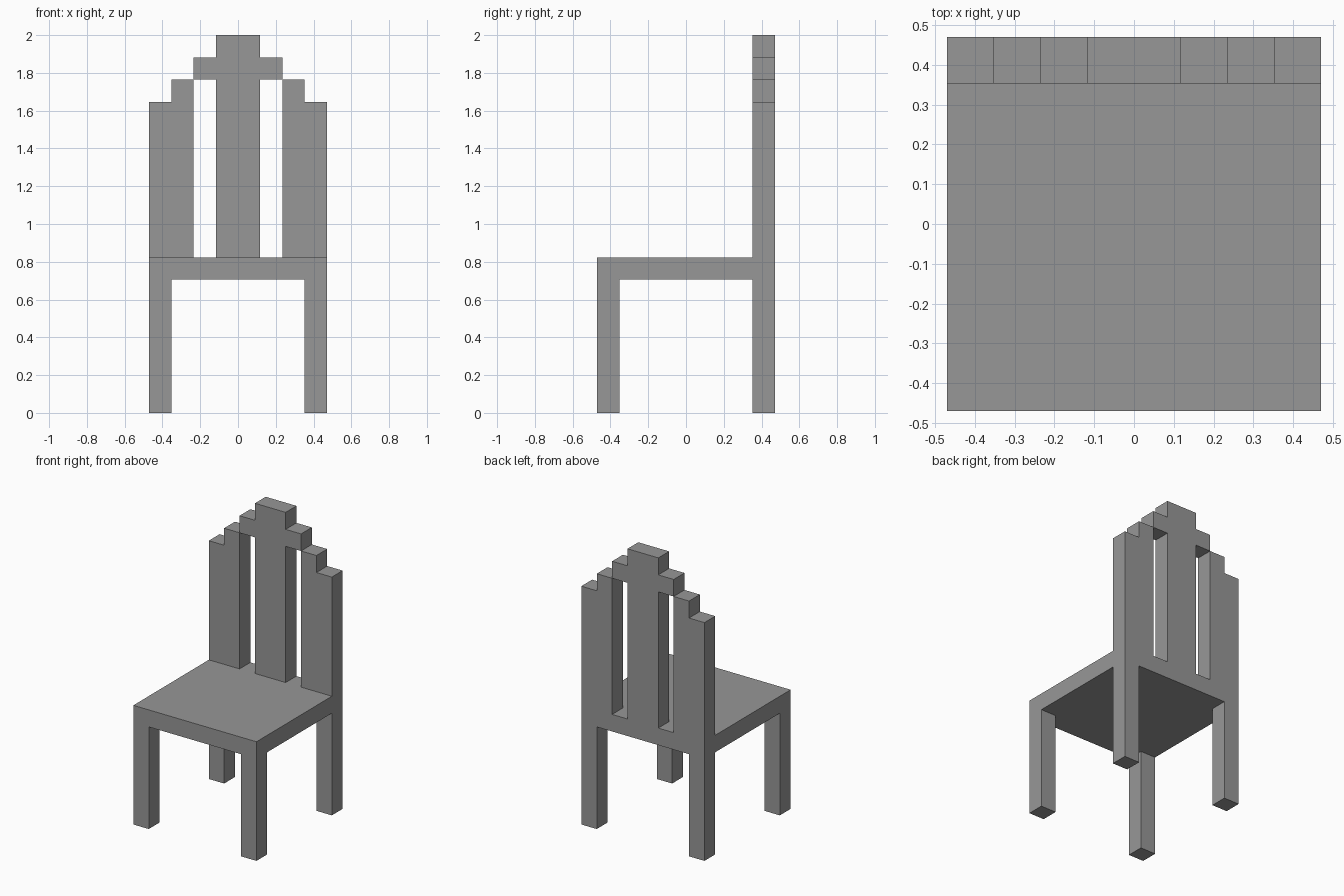
import bpy
import bmesh

if "Cube" in bpy.data.objects:
    bpy.data.objects.remove(bpy.data.objects["Cube"])

U = 2 / 17  # the chair sits on a grid of 17 equal steps in height

grey = bpy.data.materials.new("plain grey")
grey.diffuse_color = (0.31, 0.31, 0.31, 1)
grey.use_nodes = True
grey.node_tree.nodes["Principled BSDF"].inputs["Base Color"].default_value = grey.diffuse_color


def extrude_profile(name, points, y0, y1):
    """Extrude an x/z outline (in grid steps) from y0 to y1."""
    bm = bmesh.new()
    face = bm.faces.new([bm.verts.new((x * U, y0 * U, z * U)) for x, z in points])
    new = bmesh.ops.extrude_face_region(bm, geom=[face])["geom"]
    verts = [v for v in new if isinstance(v, bmesh.types.BMVert)]
    bmesh.ops.translate(bm, verts=verts, vec=(0, (y1 - y0) * U, 0))
    bmesh.ops.recalc_face_normals(bm, faces=bm.faces)
    mesh = bpy.data.meshes.new(name)
    bm.to_mesh(mesh)
    bm.free()
    mesh.materials.append(grey)
    obj = bpy.data.objects.new(name, mesh)
    bpy.context.collection.objects.link(obj)
    return obj


def box(name, x0, x1, y0, y1, z0, z1):
    return extrude_profile(name, [(x0, z0), (x1, z0), (x1, z1), (x0, z1)], y0, y1)


# Seat slab
box("seat", -4, 4, -4, 4, 6, 7)

for side, s in (("left", -1), ("right", 1)):
    # Legs
    box(f"front_leg_{side}", 3 * s, 4 * s, -4, -3, 0, 6)
    box(f"back_leg_{side}", 3 * s, 4 * s, 3, 4, 0, 6)
    # Stepped outer panels of the backrest
    panel = [(2, 7), (4, 7), (4, 14), (3, 14), (3, 15), (2, 15)]
    extrude_profile(f"back_panel_{side}", [(x * s, z) for x, z in panel], 3, 4)

# Middle slat with the short crosspiece near its top
half = [(1, 7), (1, 15), (2, 15), (2, 16), (1, 16), (1, 17)]
extrude_profile("back_centre_slat", half + [(-x, z) for x, z in reversed(half)], 3, 4)
